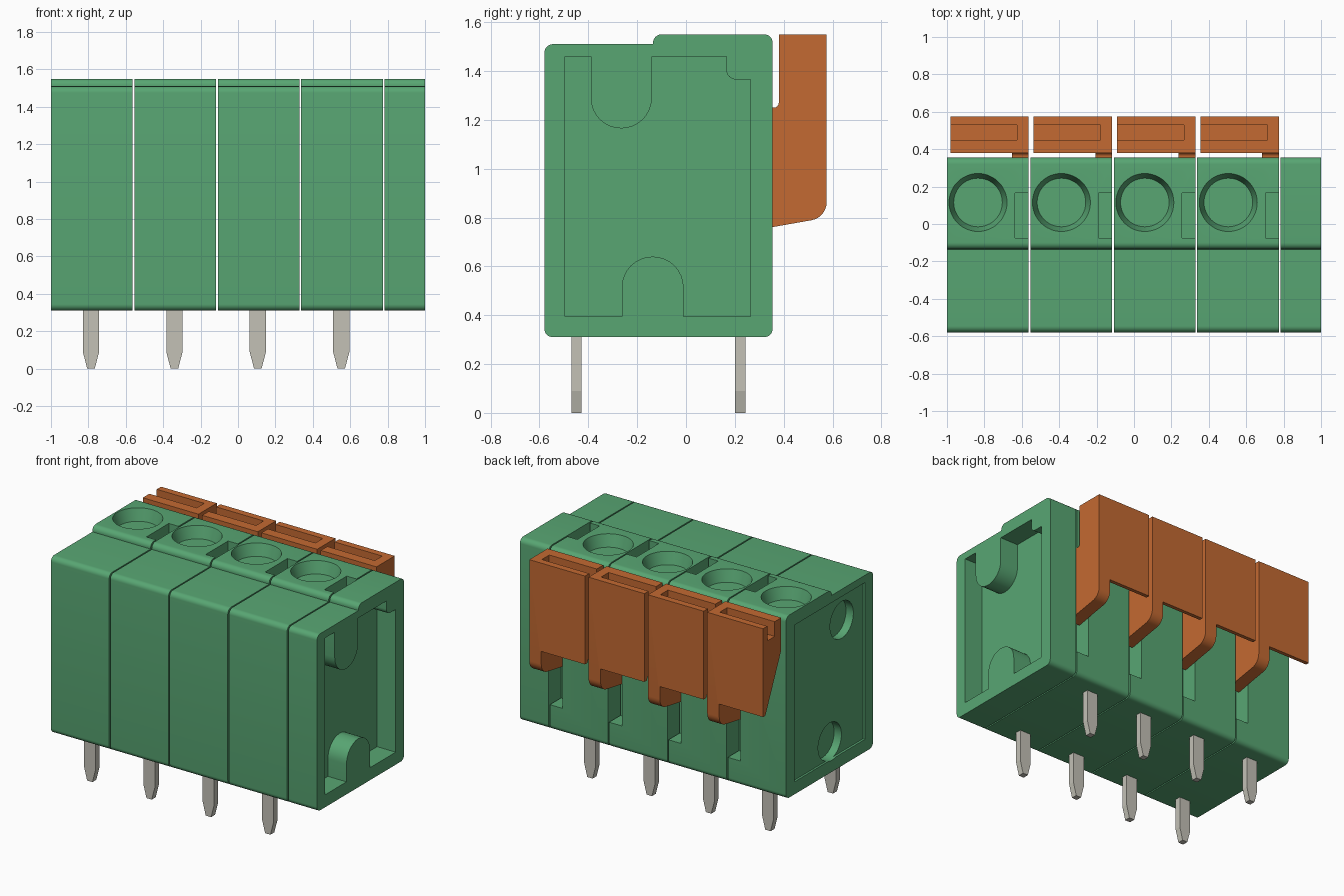
import bpy, bmesh, math
from mathutils import Vector, Matrix

cube = bpy.data.objects.get("Cube")
if cube:
    bpy.data.objects.remove(cube, do_unlink=True)


def material(name, rgb, rough=0.6):
    m = bpy.data.materials.new(name)
    m.use_nodes = True
    m.diffuse_color = (*rgb, 1)
    bsdf = next(n for n in m.node_tree.nodes if n.type == 'BSDF_PRINCIPLED')
    bsdf.inputs["Base Color"].default_value = (*rgb, 1)
    bsdf.inputs["Roughness"].default_value = rough
    return m


GREEN = material("green plastic", (0.098, 0.381, 0.171))
ORANGE = material("orange plastic", (0.552, 0.144, 0.032))
METAL = material("tinned metal", (0.546, 0.533, 0.468))


def rounded(corners, steps=8):
    """Polygon from (a, b) or (a, b, radius) corners, with filleted corners."""
    out = []
    n = len(corners)
    for i, c in enumerate(corners):
        p = Vector(c[:2])
        r = c[2] if len(c) > 2 else 0
        if not r:
            out.append(p)
            continue
        d0 = (Vector(corners[i - 1][:2]) - p).normalized()
        d1 = (Vector(corners[(i + 1) % n][:2]) - p).normalized()
        half = d0.angle(d1) / 2
        centre = p + (d0 + d1).normalized() * (r / math.sin(half))
        a = p + d0 * (r / math.tan(half)) - centre
        b = p + d1 * (r / math.tan(half)) - centre
        total = a.angle(b)
        for k in range(steps + 1):
            t = k / steps
            out.append(centre + (a * math.sin((1 - t) * total) + b * math.sin(t * total)) / math.sin(total))
    return [p for i, p in enumerate(out) if (p - out[i - 1]).length > 1e-4]


def finish(name, bm, mat):
    bmesh.ops.recalc_face_normals(bm, faces=bm.faces)
    me = bpy.data.meshes.new(name)
    bm.to_mesh(me)
    bm.free()
    ob = bpy.data.objects.new(name, me)
    bpy.context.scene.collection.objects.link(ob)
    if mat:
        me.materials.append(mat)
    return ob


def prism(name, corners, x0, x1, mat=None):
    """Extrude a (y, z) profile along x."""
    bm = bmesh.new()
    f = bm.faces.new([bm.verts.new((x0, p.x, p.y)) for p in rounded(corners)])
    ext = bmesh.ops.extrude_face_region(bm, geom=[f])
    bmesh.ops.translate(bm, vec=(x1 - x0, 0, 0),
                        verts=[v for v in ext["geom"] if isinstance(v, bmesh.types.BMVert)])
    return finish(name, bm, mat)


def box(name, x0, x1, y0, y1, z0, z1, mat=None):
    return prism(name, [(y0, z0), (y1, z0), (y1, z1), (y0, z1)], x0, x1, mat)


def cone(name, r1, r2, depth, matrix):
    bm = bmesh.new()
    bmesh.ops.create_cone(bm, cap_ends=True, segments=48, radius1=r1, radius2=r2,
                          depth=depth, matrix=matrix)
    return finish(name, bm, None)


def combine(ob, tools, operation='DIFFERENCE'):
    """Apply booleans one after another and remove the tools."""
    for tool in tools:
        tool.hide_render = True
        mod = ob.modifiers.new("cut", 'BOOLEAN')
        mod.operation, mod.solver, mod.object = operation, 'EXACT', tool
    bpy.context.view_layer.update()
    dg = bpy.context.evaluated_depsgraph_get()
    me = bpy.data.meshes.new_from_object(ob.evaluated_get(dg))
    ob.modifiers.clear()
    ob.data = me
    for tool in tools:
        bpy.data.objects.remove(tool, do_unlink=True)


def smooth(ob):
    bpy.ops.object.select_all(action='DESELECT')
    ob.select_set(True)
    bpy.context.view_layer.objects.active = ob
    bpy.ops.object.shade_smooth_by_angle(angle=math.radians(30))


PITCH, WIDTH = 0.446, 0.437

# Side profile of the housing, with the stepped top
BODY = [(-0.58, 0.31, 0.035), (0.355, 0.31, 0.035), (0.355, 1.55, 0.035),
        (-0.135, 1.55, 0.035), (-0.135, 1.51), (-0.58, 1.51, 0.035)]
# End recess, leaving two round-nosed bosses and a corner block standing
RECESS = [(-0.495, 0.395), (-0.263, 0.395), (-0.263, 0.64, 0.126), (-0.01, 0.64, 0.126),
          (-0.01, 0.395), (0.265, 0.395), (0.265, 1.365), (0.165, 1.365, 0.04),
          (0.165, 1.46), (-0.14, 1.46), (-0.14, 1.165, 0.125), (-0.39, 1.165, 0.125),
          (-0.39, 1.46), (-0.495, 1.46)]
# Lever profiles: hooked foot and tapered push panel
FOOT = [(0.27, 0.745), (0.35, 0.76), (0.576, 0.80, 0.075), (0.576, 1.55), (0.38, 1.55),
        (0.38, 1.25, 0.02), (0.27, 1.25)]
PANEL = [(0.38, 1.33), (0.55, 0.95), (0.576, 0.95), (0.576, 1.55), (0.38, 1.55)]

for i in range(4):
    x = -1 + PITCH * i
    end = x + WIDTH

    # Housing module with wire funnel, test notch and lever slot
    body = prism(f"housing_module_{i + 1}", BODY, x, end, GREEN)
    cuts = [
        cone("funnel_cutter", 0.13, 0.16125, 0.10, Matrix.Translation((x + 0.166, 0.115, 1.52))),
        box("notch_cutter", end - 0.073, end + 0.003, -0.075, 0.165, 1.45, 1.60),
        box("slot_cutter", end - 0.095, end + 0.003, 0.235, 0.40, 0.48, 1.25),
    ]
    if i == 0:
        # Shallow end panel and the two mating sockets
        cuts.append(box("panel_cutter", x - 0.05, x + 0.015, -0.495, 0.265, 0.395, 1.46))
        for y, z in ((-0.265, 1.29), (-0.137, 0.514)):
            cuts.append(cone("socket_cutter", 0.125, 0.125, 0.2,
                             Matrix.Translation((x - 0.03, y, z)) @ Matrix.Rotation(math.pi / 2, 4, 'Y')))
    combine(body, cuts)
    smooth(body)

    # Push lever with a groove open on one side
    lever = prism(f"push_lever_{i + 1}", FOOT, end - 0.09, end, ORANGE)
    combine(lever, [prism("lever_panel", PANEL, x + 0.018, end - 0.08, ORANGE)], 'UNION')
    combine(lever, [box("groove_cutter", x - 0.05, x + 0.375, 0.45, 0.53, 1.45, 1.60)])
    smooth(lever)

    # Solder pins, tapered at the tip
    for row, y in (("front", -0.448), ("back", 0.222)):
        px = x + 0.214
        bm = bmesh.new()
        outline = [(-0.0435, 0.33), (-0.0435, 0.09), (-0.02, 0), (0.02, 0), (0.0435, 0.09), (0.0435, 0.33)]
        f = bm.faces.new([bm.verts.new((px + a, y - 0.021, z)) for a, z in outline])
        ext = bmesh.ops.extrude_face_region(bm, geom=[f])
        bmesh.ops.translate(bm, vec=(0, 0.042, 0),
                            verts=[v for v in ext["geom"] if isinstance(v, bmesh.types.BMVert)])
        finish(f"{row}_pin_{i + 1}", bm, METAL)

# End cover with the deep mating recess
cover = prism("end_cover", BODY, -1 + 4 * PITCH, 1, GREEN)
combine(cover, [prism("recess_cutter", RECESS, 0.86, 1.1)])
smooth(cover)
